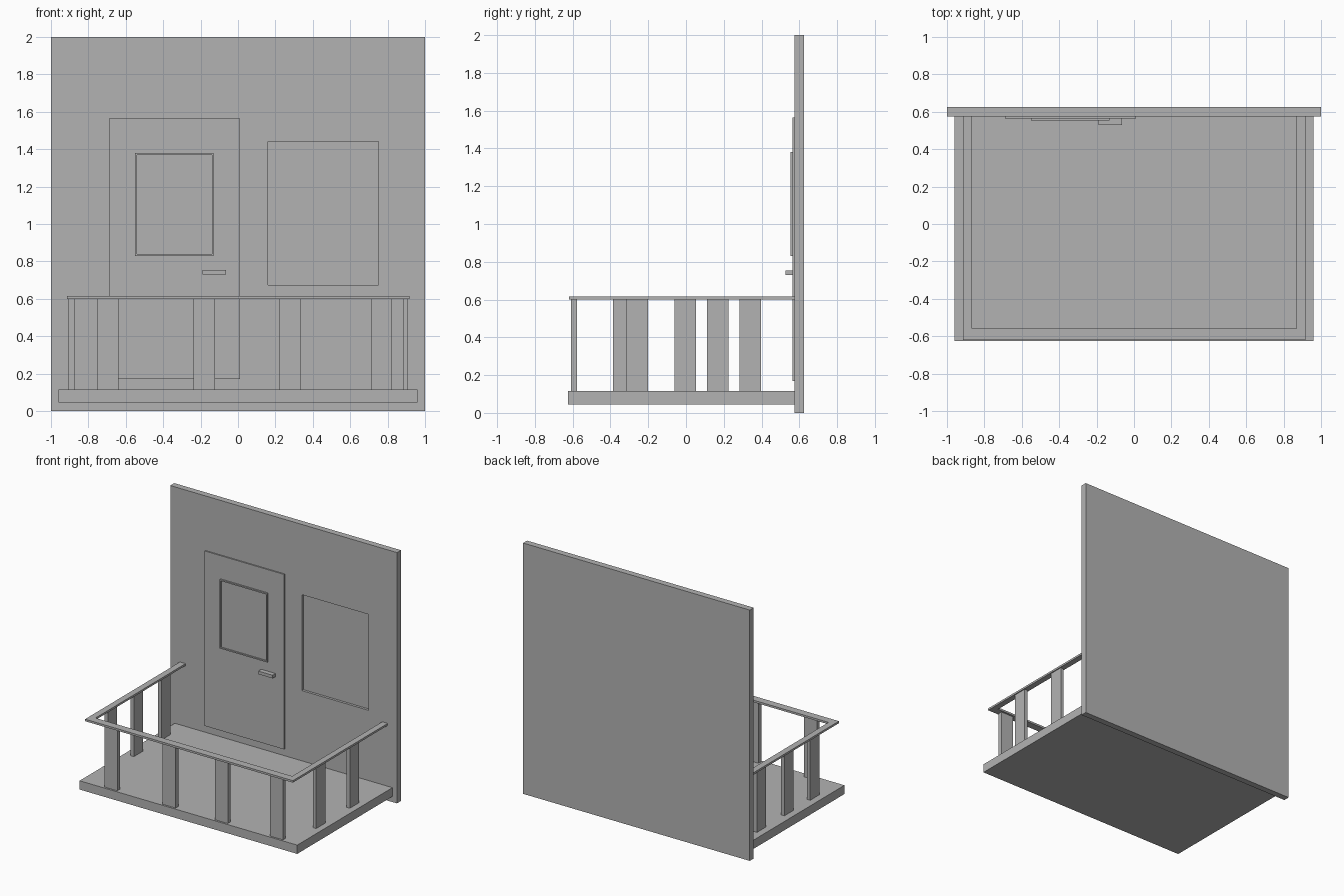
import bpy
import bmesh
from mathutils import Vector

if "Cube" in bpy.data.objects:
    bpy.data.objects.remove(bpy.data.objects["Cube"], do_unlink=True)

grey = bpy.data.materials.new("plain grey")
grey.use_nodes = True
colour = (0.45, 0.45, 0.45, 1)
grey.diffuse_color = colour
grey.node_tree.nodes["Principled BSDF"].inputs["Base Color"].default_value = colour


def finish(name, bm):
    bmesh.ops.recalc_face_normals(bm, faces=bm.faces)
    mesh = bpy.data.meshes.new(name)
    bm.to_mesh(mesh)
    bm.free()
    mesh.materials.append(grey)
    obj = bpy.data.objects.new(name, mesh)
    bpy.context.collection.objects.link(obj)
    return obj


def box(name, x, y, z):
    """Box from (low, high) pairs along each axis."""
    low, high = Vector((x[0], y[0], z[0])), Vector((x[1], y[1], z[1]))
    bm = bmesh.new()
    bmesh.ops.create_cube(bm, size=1)
    for v in bm.verts:
        v.co = (low + high) / 2 + v.co * (high - low)
    return finish(name, bm)


def recess(target, x, y, z):
    """Cut a box-shaped recess into the target."""
    cutter = box("recess_cutter", x, y, z)
    cutter.hide_render = True
    mod = target.modifiers.new("recess", "BOOLEAN")
    mod.operation = "DIFFERENCE"
    mod.solver = "EXACT"
    mod.object = cutter
    bpy.context.view_layer.objects.active = target
    bpy.ops.object.modifier_apply(modifier=mod.name)
    bpy.data.objects.remove(cutter, do_unlink=True)


WALL = 0.575      # front plane of the wall
FLOOR = 0.115     # top of the balcony floor
RAIL = 0.6        # underside of the handrail

# Wall with a recessed window
wall = box("wall", (-1, 1), (WALL, 0.625), (0, 2))
recess(wall, (0.16, 0.75), (0.5, WALL + 0.02), (0.675, 1.44))

# Door, its framed pane and its handle
box("door", (-0.69, 0.01), (0.565, WALL), (0.17, 1.565))
frame = box("door_window", (-0.55, -0.13), (0.553, 0.565), (0.83, 1.38))
recess(frame, (-0.54, -0.14), (0.5, 0.562), (0.84, 1.37))
box("door_handle", (-0.19, -0.065), (0.528, 0.565), (0.73, 0.755))

# Balcony floor
box("balcony_floor", (-0.96, 0.96), (-0.625, WALL), (0.045, FLOOR))

# U-shaped handrail
bm = bmesh.new()
outline = [(-0.915, WALL), (-0.915, -0.62), (0.918, -0.62), (0.918, WALL),
           (0.87, WALL), (0.87, -0.56), (-0.865, -0.56), (-0.865, WALL)]
face = bm.faces.new([bm.verts.new((x, y, RAIL)) for x, y in outline])
top = bmesh.ops.extrude_face_region(bm, geom=[face])["geom"]
bmesh.ops.translate(bm, vec=(0, 0, 0.016),
                    verts=[v for v in top if isinstance(v, bmesh.types.BMVert)])
finish("handrail", bm)

# Flat posts along the front and both sides
half = 0.057
for i, x in enumerate((-0.695, -0.18, 0.28, 0.767)):
    box(f"front_post_{i + 1}", (x - half, x + half), (-0.61, -0.576), (FLOOR, RAIL))
sides = {"right": ((-0.905, -0.875), (-0.33, -0.005, 0.34)),
         "left": ((0.882, 0.91), (-0.257, 0.167))}
for side, (x, centres) in sides.items():
    for i, y in enumerate(centres):
        box(f"{side}_post_{i + 1}", x, (y - half, y + half), (FLOOR, RAIL))
